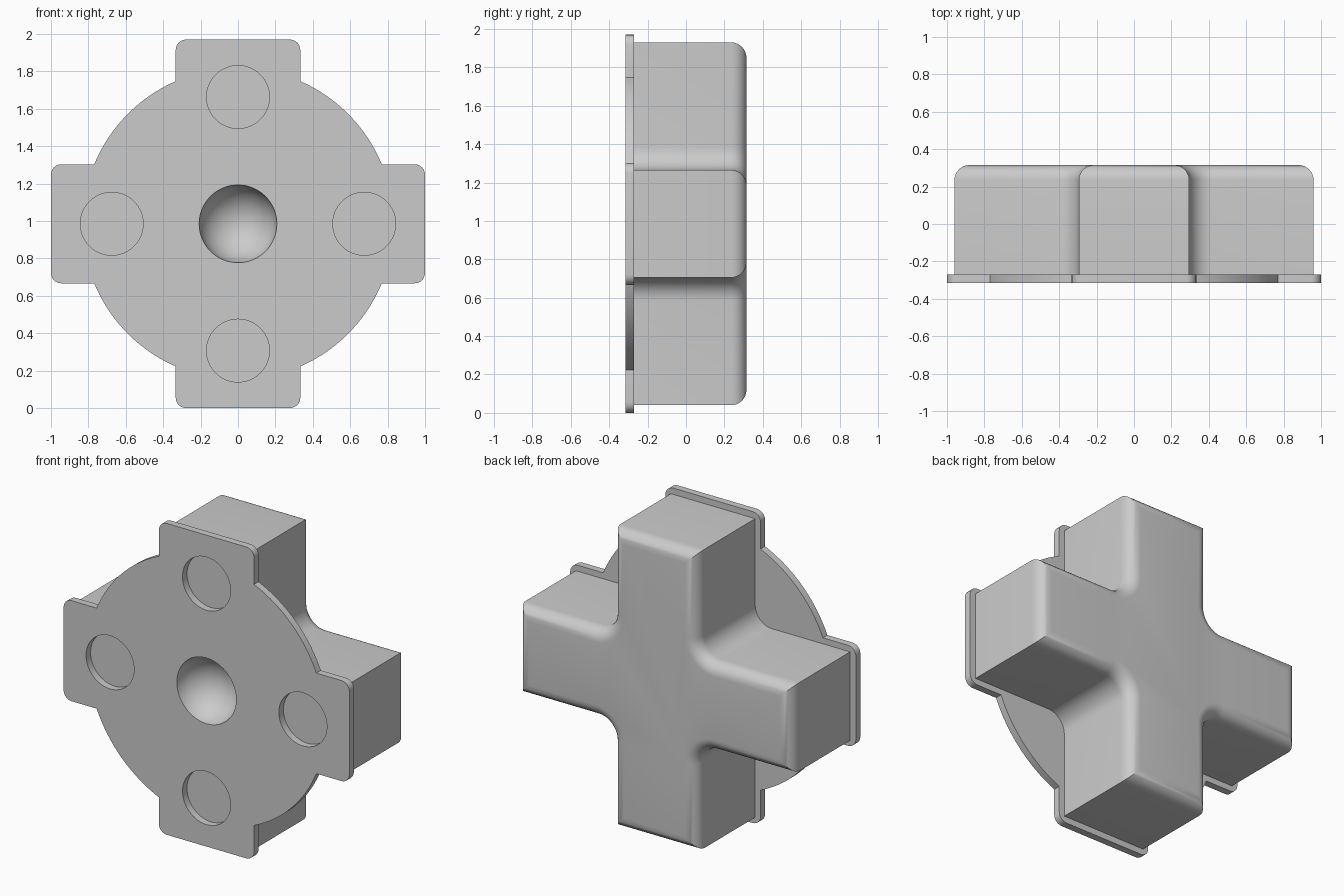
import bpy, bmesh, math
from mathutils import Matrix

if "Cube" in bpy.data.objects:
    bpy.data.objects.remove(bpy.data.objects["Cube"])

CZ = 0.985                      # height of the centre
FRONT, SEAM, BACK = -0.315, -0.27, 0.315

grey = bpy.data.materials.new("plain_grey")
grey.diffuse_color = (0.6, 0.6, 0.6, 1)
grey.use_nodes = True
grey.node_tree.nodes["Principled BSDF"].inputs["Base Color"].default_value = grey.diffuse_color


def arc(cx, cz, r, a0, a1, n):
    """Points along an arc, angles in degrees."""
    return [(cx + r * math.cos(math.radians(a0 + (a1 - a0) * i / n)),
             cz + r * math.sin(math.radians(a0 + (a1 - a0) * i / n)))
            for i in range(n + 1)]


def mirror4(q):
    """Complete a closed outline from its first quadrant."""
    return (q + [(-x, z) for x, z in reversed(q)]
            + [(-x, -z) for x, z in q] + [(x, -z) for x, z in reversed(q)])


def finish(name, bm):
    bmesh.ops.recalc_face_normals(bm, faces=bm.faces)
    mesh = bpy.data.meshes.new(name)
    bm.to_mesh(mesh)
    bm.free()
    mesh.materials.append(grey)
    obj = bpy.data.objects.new(name, mesh)
    bpy.context.collection.objects.link(obj)
    return obj


def loft(name, layers):
    """Skin a stack of (y, outline) layers and cap both ends."""
    bm = bmesh.new()
    rings = [[bm.verts.new((x, y, z + CZ)) for x, z in pts] for y, pts in layers]
    n = len(rings[0])
    for a, b in zip(rings, rings[1:]):
        for i in range(n):
            j = (i + 1) % n
            bm.faces.new((a[i], a[j], b[j], b[i]))
    bm.faces.new(rings[0])
    bm.faces.new(rings[-1])
    return finish(name, bm)


def combine(target, tool, operation):
    mod = target.modifiers.new(operation.lower(), 'BOOLEAN')
    mod.operation, mod.object, mod.solver = operation, tool, 'EXACT'
    bpy.context.view_layer.objects.active = target
    bpy.ops.object.modifier_apply(modifier=mod.name)
    bpy.data.objects.remove(tool)


# Flange: a disc with four rounded tabs
W, H, R, C = 0.333, 0.318, 0.832, 0.055
flange = mirror4(
    arc(1 - C, H - C, C, 0, 90, 6)
    + arc(0, 0, R, math.degrees(math.asin(H / R)), math.degrees(math.acos(W / R)), 20)
    + arc(W - C, CZ - C, C, 0, 90, 6))
button = loft("cross_button", [(FRONT, flange), (SEAM, flange)])


# Cross body: filleted inner corners and a rounded back edge
def cross(inset):
    hx, hz, r = 0.295 - inset, 0.28 - inset, 0.12 + inset
    return mirror4([(0.96 - inset, hz)]
                   + arc(hx + r, hz + r, r, 270, 180, 12)
                   + [(hx, 0.945 - inset)])


ROUND = 0.08
layers = [(SEAM - 0.02, cross(0))]
for i in range(9):
    a = math.radians(90 * i / 8)
    layers.append((BACK - ROUND + ROUND * math.sin(a), cross(ROUND * (1 - math.cos(a)))))
combine(button, loft("cross_body", layers), 'UNION')

# Round recess in each tab
for x, z in ((0.675, 0), (-0.675, 0), (0, 0.678), (0, -0.678)):
    bm = bmesh.new()
    depth = 0.145
    bmesh.ops.create_cone(
        bm, cap_ends=True, segments=64, radius1=0.168, radius2=0.168, depth=depth,
        matrix=Matrix.Translation((x, SEAM - depth / 2, z + CZ)) @ Matrix.Rotation(math.pi / 2, 4, 'X'))
    combine(button, finish("recess_cutter", bm), 'DIFFERENCE')

# Bowl-shaped dimple in the middle
rim, deep = 0.208, 0.18
ball = (rim ** 2 + deep ** 2) / (2 * deep)
bm = bmesh.new()
bmesh.ops.create_uvsphere(
    bm, u_segments=64, v_segments=32, radius=ball,
    matrix=Matrix.Translation((0, FRONT + deep - ball, CZ)) @ Matrix.Rotation(math.pi / 2, 4, 'X'))
combine(button, finish("dimple_cutter", bm), 'DIFFERENCE')

# Smooth fillets, crisp edges
bpy.ops.object.select_all(action='DESELECT')
button.select_set(True)
bpy.context.view_layer.objects.active = button
bpy.ops.object.shade_smooth_by_angle(angle=math.radians(30))
